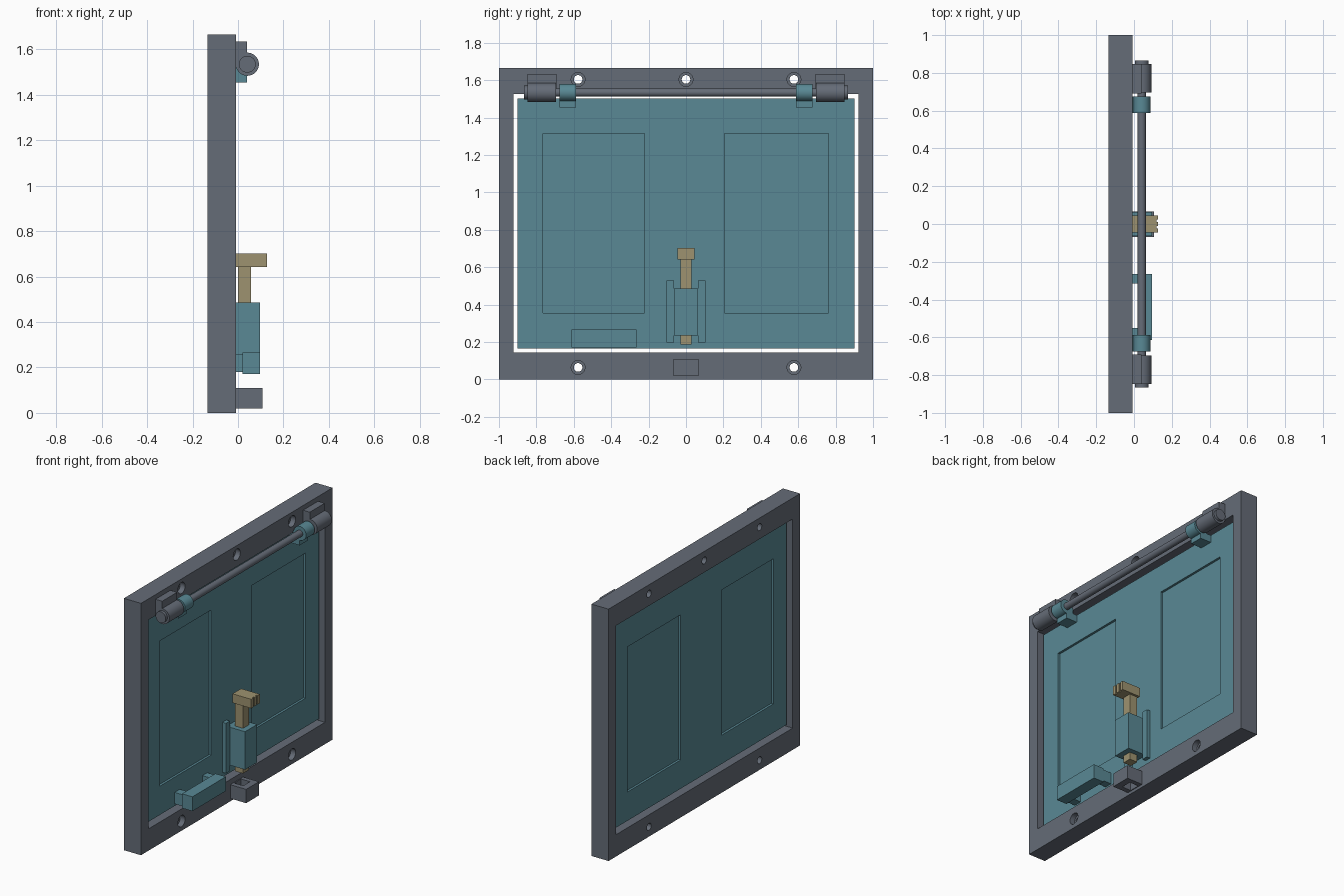
import bpy, math

if "Cube" in bpy.data.objects:
    bpy.data.objects.remove(bpy.data.objects["Cube"])


def material(name, rgb):
    m = bpy.data.materials.new(name)
    m.diffuse_color = (*rgb, 1)
    m.use_nodes = True
    m.node_tree.nodes["Principled BSDF"].inputs["Base Color"].default_value = m.diffuse_color
    return m


STEEL = material("dark_steel", (0.13, 0.15, 0.185))
TEAL = material("teal_paint", (0.10, 0.25, 0.30))
BRASS = material("dull_brass", (0.34, 0.29, 0.16))


def box(name, x, y, z, mat=None):
    """Box from (min, max) ranges."""
    bpy.ops.mesh.primitive_cube_add(size=1, location=[sum(r) / 2 for r in (x, y, z)])
    o = bpy.context.object
    o.name = name
    o.scale = [r[1] - r[0] for r in (x, y, z)]
    bpy.ops.object.transform_apply(location=False, rotation=False, scale=True)
    if mat:
        o.data.materials.append(mat)
    return o


def cyl(name, r, axis, span, a, b, mat=None, sides=32):
    """Cylinder along x (a=y, b=z) or along y (a=x, b=z)."""
    mid = sum(span) / 2
    loc, rot = ((mid, a, b), (0, math.pi / 2, 0)) if axis == "x" else ((a, mid, b), (math.pi / 2, 0, 0))
    bpy.ops.mesh.primitive_cylinder_add(vertices=sides, radius=r, depth=span[1] - span[0],
                                        location=loc, rotation=rot)
    o = bpy.context.object
    o.name = name
    if mat:
        o.data.materials.append(mat)
        bpy.ops.object.shade_smooth_by_angle()
    return o


def cut(target, cutters):
    for c in cutters:
        m = target.modifiers.new("cut", "BOOLEAN")
        m.operation, m.solver, m.object = "DIFFERENCE", "EXACT", c
        bpy.ops.object.select_all(action="DESELECT")
        bpy.context.view_layer.objects.active = target
        target.select_set(True)
        bpy.ops.object.modifier_apply(modifier=m.name)
        bpy.data.objects.remove(c)


F0, F1 = -0.134, -0.009      # frame back and front
P0, P1 = -0.104, -0.040      # door panel back and front

# outer frame with opening and counterbored mounting holes
frame = box("frame", (F0, F1), (-1, 1), (0, 1.664), STEEL)
cutters = [box("opening_cutter", (-0.3, 0.2), (-0.922, 0.922), (0.144, 1.525))]
for y, z in ((-0.577, 1.604), (0, 1.604), (0.577, 1.604), (-0.577, 0.064), (0.577, 0.064)):
    cutters.append(cyl("hole_cutter", 0.023, "x", (-0.3, 0.2), y, z))
    cutters.append(cyl("counterbore_cutter", 0.037, "x", (F1 - 0.035, 0.1), y, z))
cut(frame, cutters)

# door panel with shallow recesses on both faces
door = box("door_panel", (P0, P1), (-0.901, 0.901), (0.166, 1.503), TEAL)
D = 0.015
cut(door, [box("recess_cutter", x, y, (0.356, 1.315))
           for y in ((-0.764, -0.223), (0.205, 0.761))
           for x in ((P1 - D, 0.1), (-0.3, P0 + D))])

# hinge: long pin, frame barrels and door knuckles on both ends
HX, HZ = 0.041, 1.534
cyl("hinge_pin", 0.022, "y", (-0.86, 0.86), HX, HZ, STEEL)
for s, side in ((-1, "left"), (1, "right")):
    def span(a, b):
        return tuple(sorted((s * a, s * b)))
    cyl(side + "_pin_head", 0.037, "y", span(0.84, 0.866), HX, HZ, STEEL)
    cyl(side + "_frame_barrel", 0.051, "y", span(0.695, 0.848), HX, HZ, STEEL)
    box(side + "_frame_bracket", (F1 - 0.005, 0.04), span(0.692, 0.848), (1.535, 1.633), STEEL)
    cyl(side + "_door_knuckle", 0.046, "y", span(0.587, 0.676), HX, HZ, TEAL)
    box(side + "_door_bracket_arm", (-0.008, 0.04), span(0.587, 0.676), (1.454, 1.535), TEAL)
    box(side + "_door_bracket_foot", (P1 - 0.005, 0), span(0.587, 0.676), (1.454, 1.503), TEAL)
    # flange strips beside the bolt housing
    box(side + "_bolt_flange", (P1 - 0.005, -0.014), span(0.063, 0.105), (0.197, 0.528), TEAL)

# sliding bolt in its housing, with a ridged thumb piece
housing = box("bolt_housing", (P1 - 0.005, 0.096), (-0.063, 0.063), (0.235, 0.486), TEAL)
box("bolt_bar", (0, 0.058), (-0.03, 0.03), (0.187, 0.65), BRASS)
box("bolt_thumb_piece", (-0.009, 0.12), (-0.045, 0.045), (0.642, 0.702), BRASS)
for i in (-1, 0, 1):
    box("thumb_ridge", (0.115, 0.128), (i * 0.034 - 0.011, i * 0.034 + 0.011), (0.642, 0.702), BRASS)

# keeper on the sill that receives the bolt
keeper = box("bolt_keeper", (F1 - 0.005, 0.107), (-0.068, 0.066), (0.019, 0.11), STEEL)
cut(keeper, [box("keeper_cutter", (-0.003, 0.063), (-0.035, 0.035), (0.0, 0.2))])

# lift handle: bar on two posts
box("lift_handle_bar", (0.02, 0.096), (-0.613, -0.264), (0.171, 0.266), TEAL)
for y in ((-0.605, -0.55), (-0.315, -0.264)):
    box("lift_handle_post", (P1 - 0.005, 0.03), y, (0.18, 0.256), TEAL)
